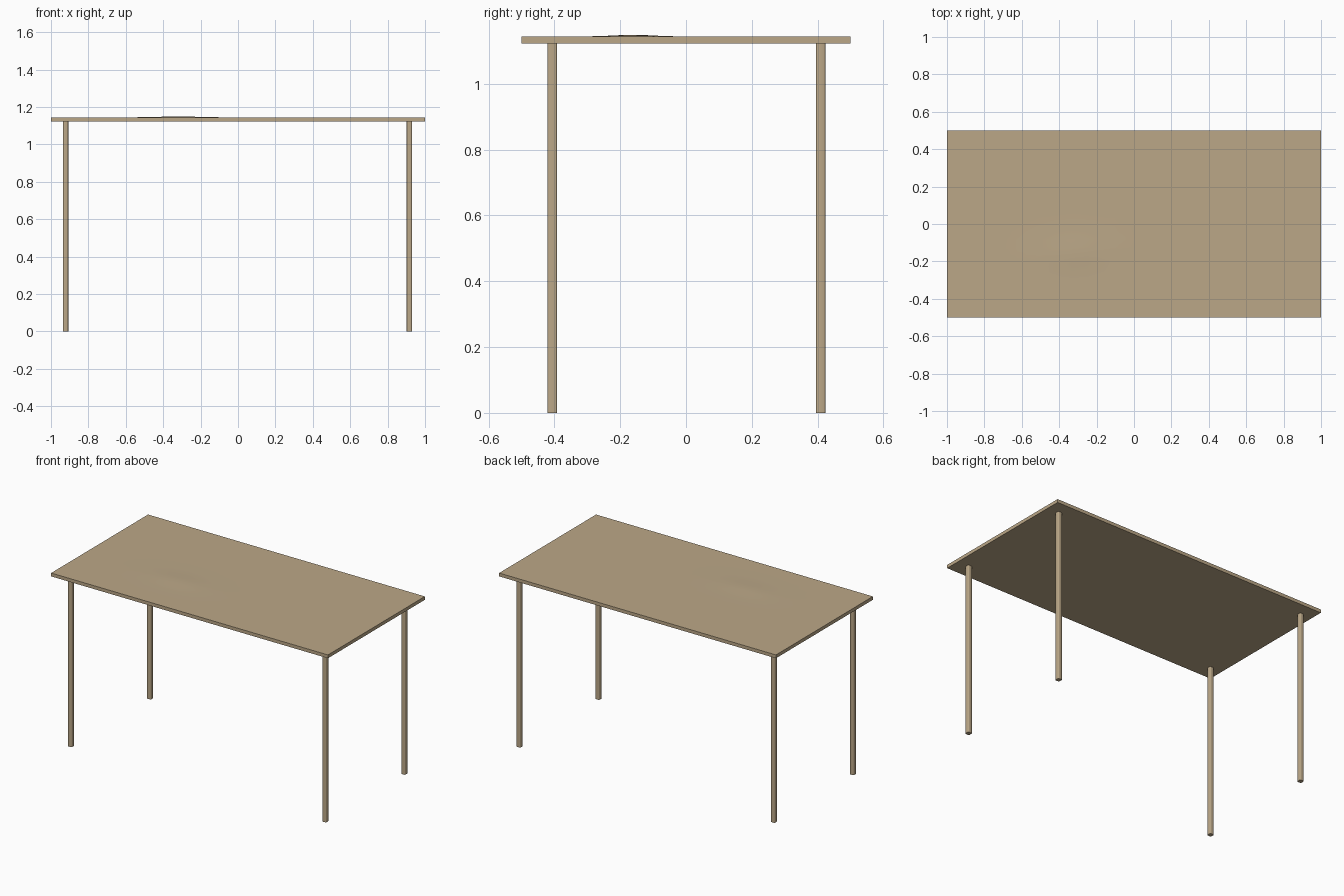
import bpy, bmesh, math
from mathutils import Matrix, Vector

if "Cube" in bpy.data.objects:
    bpy.data.objects.remove(bpy.data.objects["Cube"])

wood = bpy.data.materials.new("tan_wood")
wood.diffuse_color = (0.50, 0.39, 0.245, 1)
wood.use_nodes = True
wood.node_tree.nodes["Principled BSDF"].inputs["Base Color"].default_value = wood.diffuse_color


def box(name, lo, hi, bevel=0.0, cuts=0):
    lo, hi = Vector(lo), Vector(hi)
    bm = bmesh.new()
    bmesh.ops.create_cube(bm, size=1, matrix=Matrix.Translation((lo + hi) / 2)
                          @ Matrix.Diagonal((*(hi - lo), 1)))
    if bevel:
        # Round only the long vertical corners
        edges = [e for e in bm.edges if abs(e.verts[0].co.z - e.verts[1].co.z) > 0.5]
        bmesh.ops.bevel(bm, geom=edges, offset=bevel, segments=2,
                        profile=0.5, affect='EDGES')
    if cuts:
        edges = [e for e in bm.edges if abs(e.verts[0].co.z - e.verts[1].co.z) < 1e-4]
        bmesh.ops.subdivide_edges(bm, edges=edges, cuts=cuts, use_grid_fill=True)
    mesh = bpy.data.meshes.new(name)
    bm.to_mesh(mesh)
    bm.free()
    mesh.materials.append(wood)
    obj = bpy.data.objects.new(name, mesh)
    bpy.context.collection.objects.link(obj)
    bpy.context.view_layer.objects.active = obj
    obj.select_set(True)
    bpy.ops.object.shade_smooth_by_angle(angle=math.radians(50))
    obj.select_set(False)
    return obj


# Thin tabletop with a faint swell in its upper surface
top = box("tabletop", (-1, -0.5, 1.122), (1, 0.5, 1.144), cuts=23)
for v in top.data.vertices:
    if v.co.z > 1.13:
        d = ((v.co.x + 0.32) / 0.15) ** 2 + ((v.co.y + 0.16) / 0.08) ** 2
        v.co.z += 0.005 * math.exp(-d)

# Four slender legs with softened corners
h = 0.0145
for side, x in (("left", -0.922), ("right", 0.916)):
    for end, y in (("front", -0.406), ("back", 0.409)):
        box(f"{end}_{side}_leg", (x - h, y - h, 0), (x + h, y + h, 1.125), bevel=0.005)
